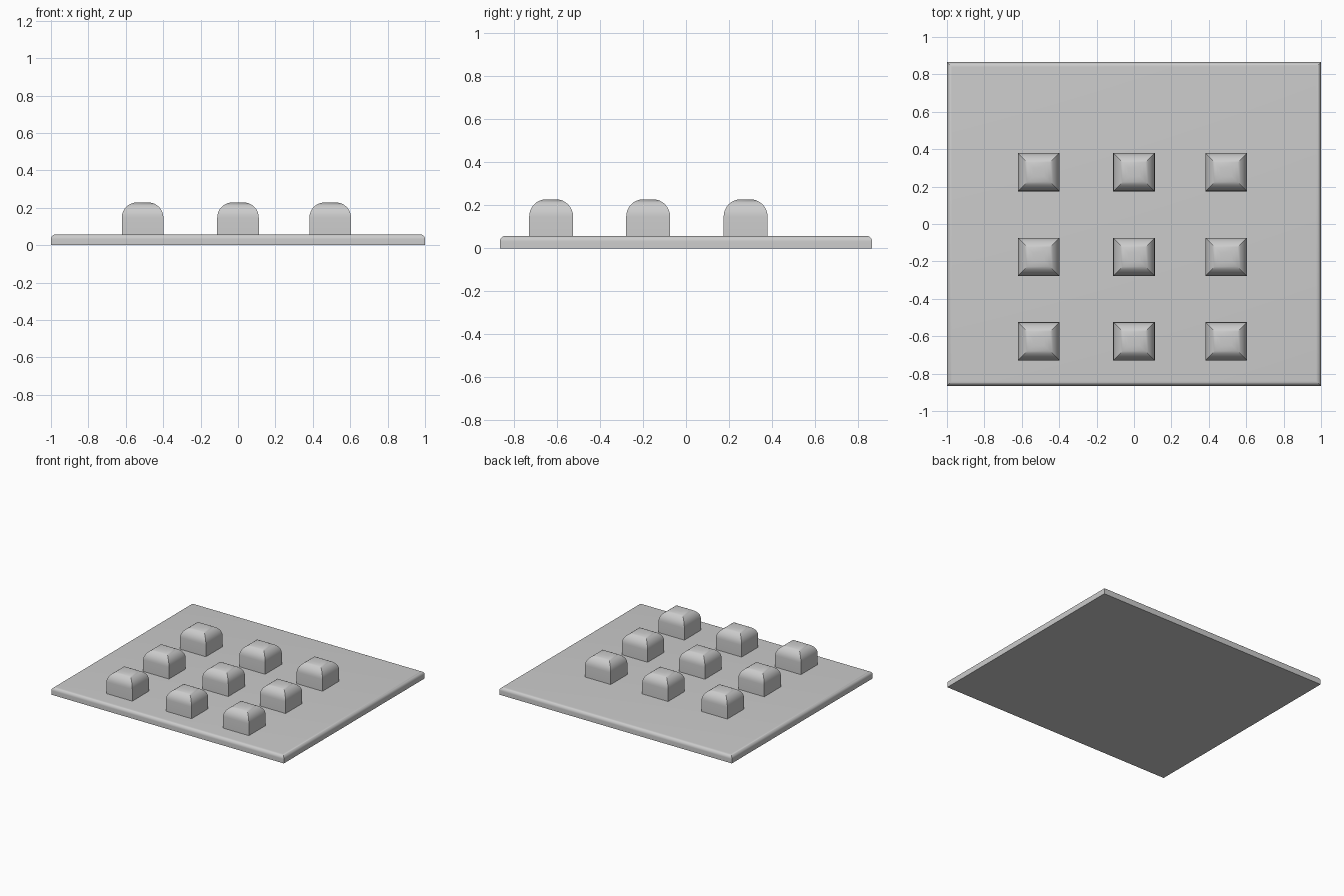
import bpy, bmesh
from math import sin, cos, pi, radians

if "Cube" in bpy.data.objects:
    bpy.data.objects.remove(bpy.data.objects["Cube"])


def rounded_block(name, cx, cy, hx, hy, z0, z1, r, steps=8):
    """Rectangular block whose top edges roll over with mitred corners."""
    bm = bmesh.new()
    profile = [(0, z0)]
    for i in range(steps + 1):
        a = i / steps * pi / 2
        profile.append((r * (1 - cos(a)), z1 - r + r * sin(a)))
    rings = []
    for inset, z in profile:
        x, y = hx - inset, hy - inset
        rings.append([bm.verts.new((sx * x, sy * y, z))
                      for sx, sy in ((-1, -1), (1, -1), (1, 1), (-1, 1))])
    for low, high in zip(rings, rings[1:]):
        for i in range(4):
            j = (i + 1) % 4
            bm.faces.new((low[i], low[j], high[j], high[i]))
    bm.faces.new(rings[-1])
    bm.faces.new(rings[0][::-1])
    mesh = bpy.data.meshes.new(name)
    bm.to_mesh(mesh)
    bm.free()
    obj = bpy.data.objects.new(name, mesh)
    obj.location = (cx, cy, 0)
    bpy.context.collection.objects.link(obj)
    bpy.ops.object.select_all(action='DESELECT')
    obj.select_set(True)
    bpy.context.view_layer.objects.active = obj
    bpy.ops.object.shade_smooth_by_angle(angle=radians(30))
    return obj


# Base plate
rounded_block("base_plate", 0, 0, 1.0, 0.865, 0, 0.058, 0.026)

# Three by three grid of domed buttons
for row, y in enumerate((0.277, -0.176, -0.627)):
    for col, x in enumerate((-0.51, 0.0, 0.493)):
        rounded_block(f"button_{row + 1}_{col + 1}", x, y,
                      0.111, 0.102, 0.056, 0.228, 0.08)
